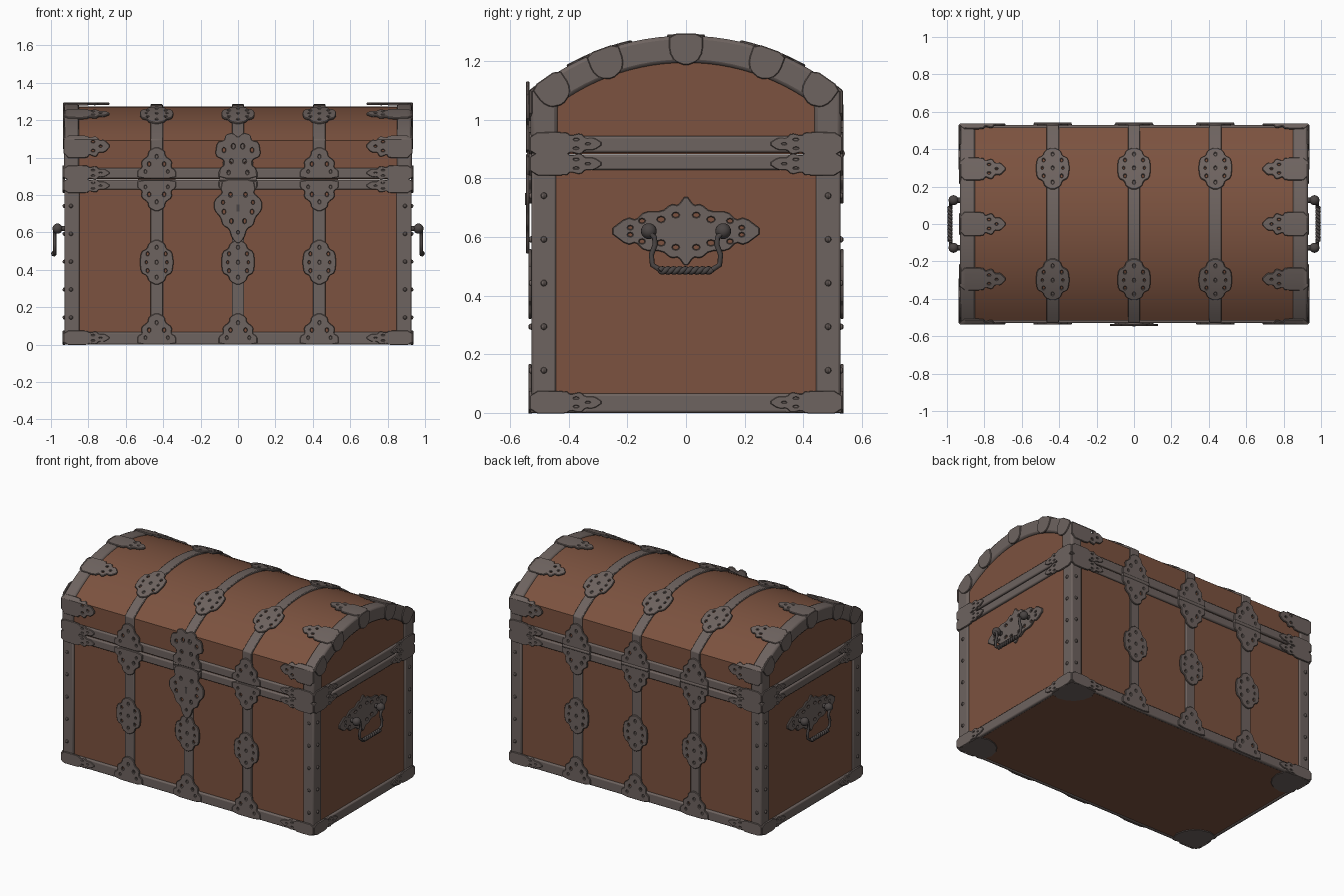
import bpy, bmesh, math
from mathutils import Vector, Matrix

if "Cube" in bpy.data.objects:
    bpy.data.objects.remove(bpy.data.objects["Cube"])


def material(name, rgb):
    m = bpy.data.materials.new(name)
    m.use_nodes = True
    m.diffuse_color = (*rgb, 1)
    m.node_tree.nodes["Principled BSDF"].inputs["Base Color"].default_value = (*rgb, 1)
    return m


WOOD = material("brown wood", (0.2, 0.085, 0.05))
IRON = material("grey iron", (0.155, 0.125, 0.115))
DARK = material("dark iron", (0.07, 0.06, 0.058))

X, Y = 0.93, 0.53                  # half length and half depth
R, MID = 0.834, 0.453              # lid radius and arc centre height
EDGE = math.asin(Y / R)            # angle where the arc meets the lid wall
SEAM = 0.885
AX, AY, AZ = Vector((1, 0, 0)), Vector((0, 1, 0)), Vector((0, 0, 1))
made = []


def finish(name, bm, mat, bevel=0):
    bmesh.ops.recalc_face_normals(bm, faces=bm.faces)
    mesh = bpy.data.meshes.new(name)
    bm.to_mesh(mesh)
    bm.free()
    mesh.materials.append(mat)
    ob = bpy.data.objects.new(name, mesh)
    bpy.context.collection.objects.link(ob)
    if bevel:
        mod = ob.modifiers.new("rounded edges", "BEVEL")
        mod.width, mod.segments = bevel, 2
    made.append(ob)
    return ob


def box(name, lo, hi, mat, bevel=0):
    lo, hi = Vector(lo), Vector(hi)
    bm = bmesh.new()
    bmesh.ops.create_cube(bm, size=1, matrix=Matrix.Translation((lo + hi) / 2) @ Matrix.Diagonal((*(hi - lo), 1)))
    finish(name, bm, mat, bevel)


def lid_profile(inset, bottom):
    r, half = R - inset, Y - inset
    a = math.asin(half / r)
    arc = [(r * math.sin(t), MID + r * math.cos(t)) for t in (a * (i / 12 - 1) for i in range(25))]
    return [(-half, bottom)] + arc + [(half, bottom)]


def arch(name, x0, x1, outer, inner, bevel=0):
    """Hoop following the lid between two insets."""
    bm = bmesh.new()
    rows = [[bm.verts.new((x, y, z)) for y, z in lid_profile(i, SEAM)]
            for x, i in ((x0, outer), (x1, outer), (x1, inner), (x0, inner))]
    for j in range(4):
        a, b = rows[j], rows[(j + 1) % 4]
        for i in range(len(a) - 1):
            bm.faces.new((a[i], a[i + 1], b[i + 1], b[i]))
    for end in (0, -1):
        bm.faces.new([r[end] for r in rows])
    finish(name, bm, IRON, bevel)


def ornament(half, holes, rounded=True):
    """Pierced plate, symmetric about its u axis, as a mesh."""
    ring = half + [(u, -v) for u, v in reversed(half) if v > 0]
    if rounded:
        ring = [tuple(a * k + b * (1 - k) for a, b in zip(p, q))
                for p, q in zip(ring, ring[1:] + ring[:1]) for k in (0.8, 0.2)]
    loops = [ring]
    for u, v, r in holes:
        for s in ((1, -1) if v else (1,)):
            loops.append([(u + 1.3 * r * math.cos(t), s * v + r * math.sin(t)) for t in (-i * math.tau / 8 for i in range(8))])
    cu = bpy.data.curves.new("outline", "CURVE")
    cu.dimensions, cu.fill_mode = "2D", "BOTH"
    cu.extrude, cu.bevel_depth, cu.bevel_resolution = 0.003, 0.003, 0
    for loop in loops:
        sp = cu.splines.new("POLY")
        sp.points.add(len(loop) - 1)
        sp.use_cyclic_u = True
        for p, (u, v) in zip(sp.points, loop):
            p.co = (u, v, 0, 1)
    ob = bpy.data.objects.new("outline", cu)
    bpy.context.collection.objects.link(ob)
    dg = bpy.context.evaluated_depsgraph_get()
    mesh = bpy.data.meshes.new_from_object(ob.evaluated_get(dg))
    bpy.data.objects.remove(ob)
    return mesh


def place(name, shape, fn, curved=False, mat=IRON):
    bm = bmesh.new()
    bm.from_mesh(shape)
    bmesh.ops.remove_doubles(bm, verts=bm.verts, dist=0.0002)
    if curved:
        for axis in (AX, AY):
            for i in range(-4, 9):
                bmesh.ops.bisect_plane(bm, geom=bm.verts[:] + bm.edges[:] + bm.faces[:], plane_co=axis * i * 0.03, plane_no=axis)
    for v in bm.verts:
        v.co = fn(v.co.copy())
    finish(name, bm, mat)


def flat(o, u, v, scale=1):
    o, n = Vector(o), u.cross(v)
    return lambda p: o + u * p.x + v * p.y * scale + n * p.z


def over_lid(x, s, w):
    """Point at distance s from the ridge, measured over the lid."""
    a = max(-EDGE, min(EDGE, s / R))
    drop = max(0, abs(s) - EDGE * R)
    if drop:
        return Vector((x, math.copysign(Y + w, s), MID + R * math.cos(EDGE) - drop))
    return Vector((x, (R + w) * math.sin(a), MID + (R + w) * math.cos(a)))


# Ornament shapes as half outlines
leaf = ornament([(0, .06), (.12, .062), (.135, .042), (.17, .056), (.185, .03), (.215, .032), (.245, 0)],
                [(.155, .024, .009), (.195, 0, .008)])
foot = ornament([(0, .1), (.04, .1), (.055, .075), (.09, .08), (.115, .045), (.145, .04), (.165, 0)],
                [(.035, .06, .009), (.075, .04, .011), (.115, 0, .01)])
plaque = ornament([(-.12, 0), (-.1, .04), (-.07, .05), (-.055, .08), (0, .088), (.055, .08), (.07, .05), (.1, .04), (.12, 0)],
                  [(-.045, .048, .01), (.045, .048, .01), (0, .055, .008), (-.08, 0, .01), (.08, 0, .01), (0, 0, .01)])
claw = ornament([(-.004, .055), (.055, .054), (.085, .038), (.1, 0)], [])
handle_plate = ornament([(-.26, 0), (-.2, .045), (-.17, .035), (-.14, .065), (-.08, .065), (-.05, .09), (-.025, .085), (0, .12),
                         (.025, .085), (.05, .09), (.08, .065), (.14, .065), (.17, .035), (.2, .045), (.26, 0)],
                        [(s * a, b, c) for s in (-1, 1) for a, b, c in ((.19, .012, .009), (.15, .035, .01), (.085, .04, .012), (.035, .055, .011))])
escutcheon = ornament([(0, .08), (.05, .09), (.07, .08), (.11, .125), (.16, .125), (.2, .09), (.24, .08), (.26, .045), (.31, .03), (.34, 0)],
                      [(.08, .04, .012), (.12, .08, .01), (.17, .075, .012), (.22, .035, .012), (.28, 0, .009)])
hasp = ornament([(0, .1), (.05, .095), (.07, .07), (.1, .075), (.12, .12), (.19, .11), (.2, .07), (.23, .065), (.24, .03), (.215, 0)],
                [(.03, .05, .011), (.09, .035, .012), (.15, .075, .012), (.17, .025, .013)])
corner = ornament([(0, 0), (.13, .13), (.19, .1), (.22, .05), (.23, 0)], [], False)

# Wooden body and lid
box("chest_body", (-.915, -.515, .004), (.915, .515, .882), WOOD)
bm = bmesh.new()
wall = bm.faces.new([bm.verts.new((-.915, y, z)) for y, z in lid_profile(.013, .884)])
ext = bmesh.ops.extrude_face_region(bm, geom=[wall], use_keep_orig=True)
bmesh.ops.translate(bm, verts=[v for v in ext["geom"] if isinstance(v, bmesh.types.BMVert)], vec=(1.83, 0, 0))
finish("lid_panel", bm, WOOD)

# Horizontal bands around the base and both sides of the seam
for name, z0, z1 in (("base_band", 0, .066), ("body_top_band", .828, .881), ("lid_bottom_band", .888, .945)):
    for s in (-1, 1):
        a, b = sorted((s * Y, s * (Y - .025)))
        box(name + "_long", (-X, a, z0), (X, b, z1), IRON, .008)
        a, b = sorted((s * X, s * (X - .025)))
        box(name + "_end", (a, -Y, z0), (b, Y, z1), IRON, .008)

for sx in (-1, 1):
    # Lid end rim with claws and leaves gripping it
    arch("lid_end_rim", *sorted((sx * .85, sx * X)), 0, .092, .012)
    for a in (-.61, -.35, 0, .35, .61):
        out = Vector((0, math.sin(a), math.cos(a)))
        place("rim_claw", claw, flat(AX * sx * X + AZ * MID + out * R, -out, Vector((0, math.cos(a), -math.sin(a)))))
        s0 = a * R * (1.2 if abs(a) > .5 else 1.03)
        place("lid_leaf", leaf, lambda p: over_lid(sx * (X - p.x), s0 + p.y, p.z), True)
    for sy in (-1, 1):
        # Corner posts with rivets
        (x0, x1), (y0, y1) = sorted((sx * .848, sx * .927)), sorted((sy * .443, sy * .527))
        box("corner_post", (x0, y0, .01), (x1, y1, .875), IRON, .008)
        bm = bmesh.new()
        for i in range(5):
            z = .145 + i * .149
            for c in ((sx * .927, sy * .485, z), (sx * .893, sy * .527, z)):
                bmesh.ops.create_uvsphere(bm, u_segments=8, v_segments=6, radius=.011, matrix=Matrix.Translation(c))
        finish("post_rivets", bm, IRON)
        # Leaves wrapping the band corners
        for z, k in ((.036, .6), (.85, .62), (.918, .62)):
            place("band_leaf_long", leaf, flat((sx * X, sy * (Y + .001), z), -AX * sx, AZ, k))
            place("band_leaf_end", leaf, flat((sx * (X + .001), sy * Y, z), -AY * sy, AZ, k))
        # Underside corner plate
        d = Vector((-sx, -sy, 0)).normalized()
        place("underside_corner", corner, flat((sx * .927, sy * .527, .006), d, AZ.cross(d)))

# Three straps over the front, lid and back
for x in (-.435, 0, .435):
    arch("lid_strap", x - .033, x + .033, .002, .03, .004)
    for sy in (-1, 1):
        y0, y1 = sorted((sy * .5, sy * .527))
        box("wall_strap", (x - .033, y0, .01), (x + .033, y1, .875), IRON, .004)
        face = lambda z: (x, sy * (Y + .002), z)
        place("strap_foot", foot, flat(face(.002), AZ, AX))
        place("strap_plaque", plaque, flat(face(.44), AZ, AX))
        place("strap_head", foot, flat(face(.878), -AZ, AX))
        place("lid_strap_foot", foot, flat(face(.89), AZ, AX))
        place("lid_plaque", plaque, lambda p: over_lid(x + p.y, sy * .305 + p.x, p.z), True)


def rod(name, points, radius, mat):
    cu = bpy.data.curves.new(name, "CURVE")
    cu.dimensions, cu.bevel_depth, cu.bevel_resolution, cu.use_fill_caps = "3D", radius, 2, True
    sp = cu.splines.new("POLY")
    sp.points.add(len(points) - 1)
    for p, c in zip(sp.points, points):
        p.co = (*c, 1)
    cu.materials.append(mat)
    bpy.context.collection.objects.link(bpy.data.objects.new(name, cu))


# Hinge barrels at the back and hasp barrel at the front
for x, y in ((-.435, Y), (0, Y), (.435, Y), (0, -Y)):
    rod("hinge_barrel", [(x - .1, y, SEAM), (x + .1, y, SEAM)], .013, IRON)

# Front lock with keyhole
place("lock_plate", escutcheon, flat((0, -.54, .88), -AZ, AX))
place("lock_hasp", hasp, flat((0, -.54, .89), AZ, AX))
box("keyhole", (-.007, -.549, .71), (.007, -.54, .75), DARK)

# Side handles
for sx in (-1, 1):
    place("handle_plate", handle_plate, flat((sx * .922, 0, .62), AY, AZ))
    for sy in (-1, 1):
        y = sy * .127
        rod("handle_stem", [(sx * .91, y, .62), (sx * .97, y, .62)], .014, DARK)
        bm = bmesh.new()
        bmesh.ops.create_uvsphere(bm, u_segments=16, v_segments=10, radius=.027, matrix=Matrix.Translation((sx * .965, y, .62)))
        finish("handle_knob", bm, DARK)
        rod("handle_arm", [(sx * .98, sy * b, z) for b, z in ((.13, .62), (.108, .6), (.105, .575), (.118, .54), (.115, .505), (.085, .486))], .009, DARK)
    for phase in (0, math.pi):
        rod("handle_grip", [(sx * .984 + .006 * math.cos(t + phase), -.09 + .18 * i / 48, .486 + .006 * math.sin(t + phase))
                            for i, t in ((i, i * .6) for i in range(49))], .009, DARK)

# Smooth shading with sharp edges kept
bpy.ops.object.select_all(action="DESELECT")
for ob in made:
    ob.select_set(True)
bpy.context.view_layer.objects.active = made[0]
bpy.ops.object.shade_smooth_by_angle(angle=math.radians(30))
